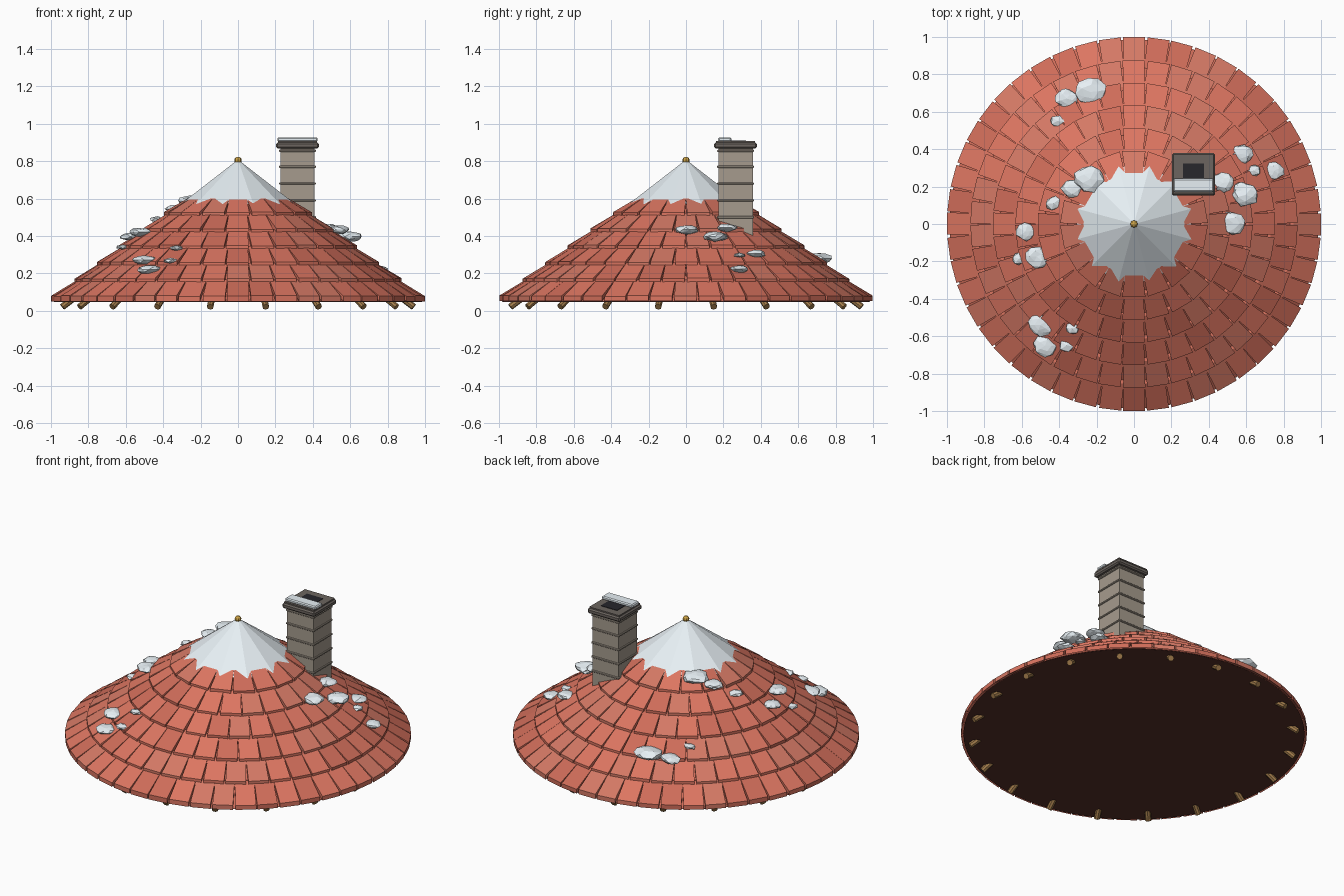
import bpy, bmesh, math, random
from mathutils import Vector, Matrix

if "Cube" in bpy.data.objects:
    bpy.data.objects.remove(bpy.data.objects["Cube"])

random.seed(4)


def mat(name, r, g, b):
    m = bpy.data.materials.new(name)
    m.diffuse_color = (r, g, b, 1)
    m.use_nodes = True
    m.node_tree.nodes["Principled BSDF"].inputs["Base Color"].default_value = m.diffuse_color
    return m


TILE = [mat("tile_a", .72, .18, .12), mat("tile_b", .62, .15, .10), mat("tile_c", .66, .19, .13)]
UNDER = mat("under", .09, .028, .022)
WOOD = mat("wood", .36, .2, .07)
SNOW = mat("snow", .8, .87, .91)
STONE = mat("stone", .38, .33, .27)
DARK = mat("dark_stone", .15, .13, .115)
SOOT = mat("soot", .02, .02, .025)
GOLD = mat("gold", .6, .36, .06)


def finish(bm, name, mats):
    bmesh.ops.recalc_face_normals(bm, faces=bm.faces)
    me = bpy.data.meshes.new(name)
    bm.to_mesh(me)
    bm.free()
    ob = bpy.data.objects.new(name, me)
    bpy.context.collection.objects.link(ob)
    for m in mats:
        me.materials.append(m)
    return ob


def box(name, x0, x1, y0, y1, z0, z1, m, bevel=0):
    bm = bmesh.new()
    bmesh.ops.create_cube(bm, size=1)
    for v in bm.verts:
        v.co = Vector(((x0 + x1) / 2 + v.co.x * (x1 - x0), (y0 + y1) / 2 + v.co.y * (y1 - y0),
                       (z0 + z1) / 2 + v.co.z * (z1 - z0)))
    if bevel:
        bmesh.ops.bevel(bm, geom=bm.edges[:], offset=bevel, segments=1, affect='EDGES')
    return finish(bm, name, [m])


def cone(name, r1, r2, z0, z1, n, m, turn=0):
    bm = bmesh.new()
    bmesh.ops.create_cone(bm, cap_ends=True, segments=n, radius1=r1, radius2=r2, depth=z1 - z0,
                          matrix=Matrix.Translation((0, 0, (z0 + z1) / 2)) @ Matrix.Rotation(turn, 4, 'Z'))
    return finish(bm, name, [m])


def roof_z(r):
    return .055 + (1 - r) * .739


# roof core and underside
ROWS = [1.0, .875, .755, .635, .515, .395, .29]
cone("roof_core", .985, .28, .052, .575, 96, TILE[1])
cone("roof_underside", .985, .97, .048, .06, 96, UNDER)

# overlapping rows of tiles, each row with a thin batten ring under its lower edge
for i in range(6):
    ro, ri = ROWS[i], ROWS[i + 1] - .02
    n = 48 - 6 * i
    bm = bmesh.new()
    for k in range(n):
        a = 2 * math.pi * (k + .5 * (i % 2)) / n
        step = math.pi / n
        lift = random.uniform(0, .005)
        skew = random.uniform(-.05, .05)
        vs = []
        for r, w, top, bot in ((ro, .91, .022 + lift, -.004), (ri, .99, .006, -.012)):
            for s, h in ((-1, bot), (1, bot), (1, top), (-1, top)):
                b = a + step * (s * w + (skew if r == ro else 0))
                vs.append(bm.verts.new((r * math.cos(b), r * math.sin(b), roof_z(r) + h)))
        mi = random.choice((0, 0, 1, 2))
        for f in ((0, 1, 2, 3), (7, 6, 5, 4), (0, 4, 5, 1), (1, 5, 6, 2), (2, 6, 7, 3), (3, 7, 4, 0)):
            bm.faces.new([vs[j] for j in f]).material_index = mi
    finish(bm, f"tile_row_{i + 1}", TILE)
    if i:
        z = roof_z(ro)
        cone(f"batten_ring_{i}", ro + .012, ro - .02, z - .004, z + .016, 72, TILE[0])

# rafter ends poking out below the eaves
bm = bmesh.new()
for k in range(20):
    a = math.radians(9 + 18 * k)
    d = Vector((.8, 0, -.6)).normalized()
    M = (Matrix.Rotation(a, 4, 'Z') @ Matrix.Translation((.915, 0, .048))
         @ d.to_track_quat('Z', 'Y').to_matrix().to_4x4())
    bmesh.ops.create_cone(bm, cap_ends=True, segments=8, radius1=.018, radius2=.018, depth=.09, matrix=M)
finish(bm, "rafters", [WOOD])

# snowy peak and finial
cone("snow_peak", .318, .004, .57, .805, 12, SNOW, math.radians(15))
bm = bmesh.new()
bmesh.ops.create_uvsphere(bm, u_segments=8, v_segments=6, radius=.02, matrix=Matrix.Translation((0, 0, .803)))
finish(bm, "finial", [GOLD])

# chimney
cx, cy = .318, .265
def sq(name, h, z0, z1, m, bevel=0):
    return box(name, cx - h, cx + h, cy - h, cy + h, z0, z1, m, bevel)
sq("chimney_shaft", .092, .37, .87, STONE)
for j, z in enumerate((.5, .59, .68, .77, .855)):
    sq(f"chimney_band_{j + 1}", .098, z - .006, z + .006, STONE, .003)
sq("chimney_cap", .114, .868, .9, DARK, .008)
sq("chimney_cap_top", .105, .895, .908, DARK)
sq("chimney_opening", .057, .9, .911, SOOT)
box("chimney_snow", cx - .108, cx + .108, .172, .242, .905, .927, SNOW, .006)

# flat lumps of snow: x, y, radius, extra height
LUMPS = [
    (-.235, .705, .088, .012), (-.36, .67, .065, .01), (-.41, .55, .042, 0),
    (-.235, .24, .085, .02), (-.33, .19, .062, .01), (-.43, .11, .048, 0),
    (-.58, -.04, .055, .01), (-.52, -.175, .068, .01), (-.615, -.185, .04, 0),
    (-.5, -.54, .07, 0), (-.475, -.65, .066, 0), (-.33, -.56, .042, 0), (-.36, -.65, .045, 0),
    (.58, .375, .058, 0), (.64, .285, .038, 0), (.75, .285, .055, 0), (.595, .155, .075, .035),
    (.53, .005, .07, .01), (.475, .22, .062, .015), (.57, .19, .05, .02)]
for k, (x, y, r, dz) in enumerate(LUMPS):
    bm = bmesh.new()
    bmesh.ops.create_icosphere(bm, subdivisions=2 if r > .05 else 1, radius=1)
    spin = Matrix.Rotation(random.uniform(0, 6.28), 3, 'Z')
    for v in bm.verts:
        p = spin @ (v.co * random.uniform(.82, 1.1))
        v.co = Vector((x + p.x * r, y + p.y * r * .88, roof_z(math.hypot(x, y)) + .022 + dz + p.z * r * .36))
    finish(bm, f"snow_lump_{k + 1}", [SNOW])
